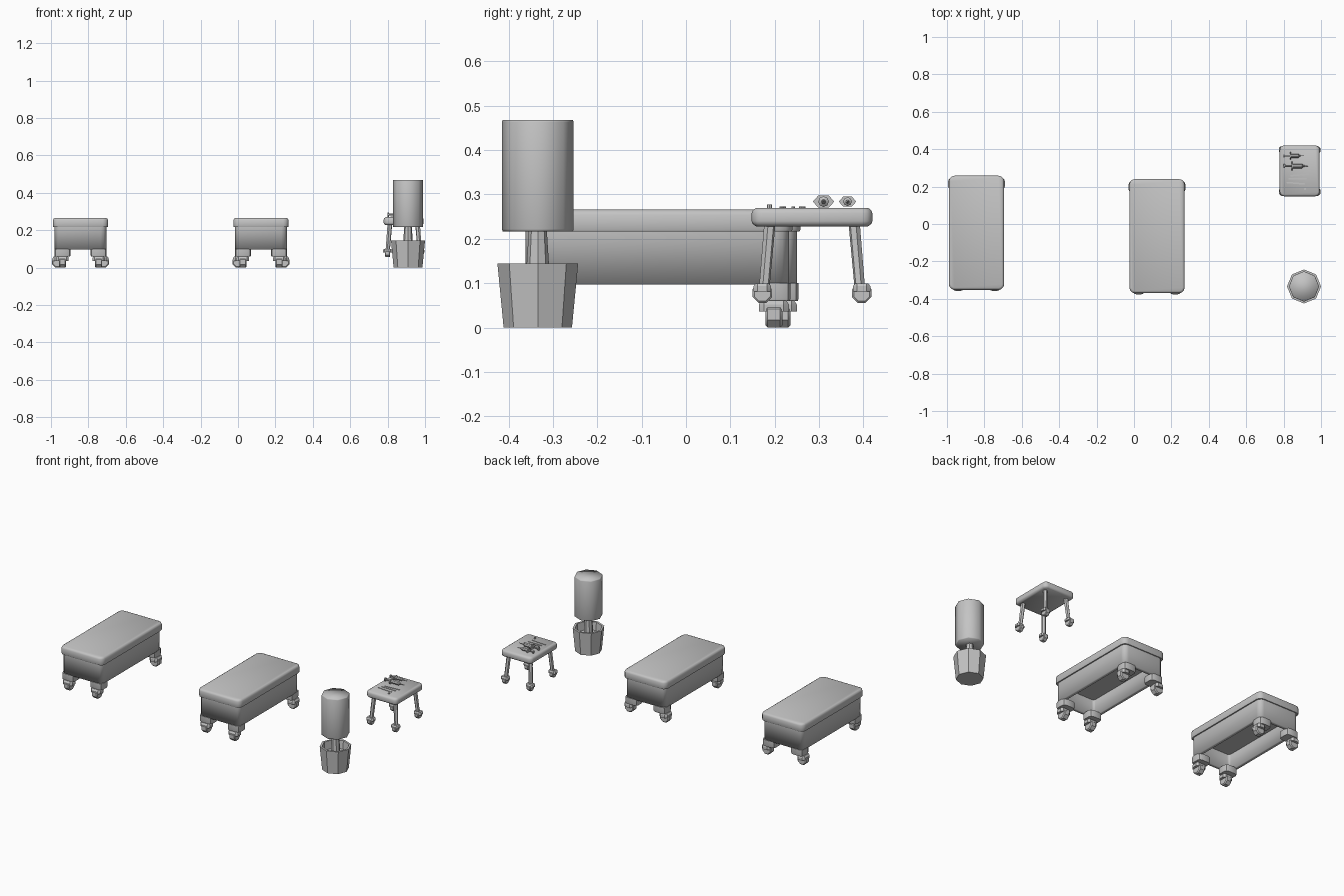
import bpy
import bmesh
from math import pi, cos, sin, radians
from mathutils import Matrix, Vector

cube = bpy.data.objects.get("Cube")
if cube:
    bpy.data.objects.remove(cube)

grey = bpy.data.materials.new("plain_grey")
grey.use_nodes = True
GREY = (0.55, 0.55, 0.55, 1)
grey.diffuse_color = GREY
grey.node_tree.nodes["Principled BSDF"].inputs["Base Color"].default_value = GREY


def finish(name, bm, matrix, angle=40):
    """Turn a bmesh into a shaded object."""
    bm.transform(matrix)
    bmesh.ops.recalc_face_normals(bm, faces=bm.faces)
    mesh = bpy.data.meshes.new(name)
    bm.to_mesh(mesh)
    bm.free()
    mesh.materials.append(grey)
    mesh.shade_smooth()
    mesh.set_sharp_from_angle(angle=radians(angle))
    obj = bpy.data.objects.new(name, mesh)
    bpy.context.collection.objects.link(obj)
    return obj


def skin(rings, bottom=True, top=True):
    """Join equal rings of points into a solid."""
    bm = bmesh.new()
    rows = [[bm.verts.new(p) for p in ring] for ring in rings]
    n = len(rows[0])
    for a, b in zip(rows, rows[1:]):
        for i in range(n):
            j = (i + 1) % n
            bm.faces.new((a[i], a[j], b[j], b[i]))
    if bottom:
        bm.faces.new(rows[0][::-1])
    if top:
        bm.faces.new(rows[-1])
    return bm


def slab(name, hx, hy, radius, sections, matrix=Matrix(), segs=3, angle=40, bottom=True):
    """Rounded rectangle lofted through (height, inset) sections."""
    rings = []
    for z, inset in sections:
        r = max(radius - inset, 0.002)
        ring = []
        for k, (sx, sy) in enumerate(((1, 1), (-1, 1), (-1, -1), (1, -1))):
            for s in range(segs + 1):
                a = (k + s / segs) * pi / 2
                ring.append((sx * (hx - inset - r) + r * cos(a),
                             sy * (hy - inset - r) + r * sin(a), z))
        rings.append(ring)
    return finish(name, skin(rings, bottom), matrix, angle)


def turned(name, profile, matrix=Matrix(), sides=8, phase=0, angle=40):
    """Solid of revolution through (radius, height) points."""
    rings = [[(r * cos(phase + i * 2 * pi / sides), r * sin(phase + i * 2 * pi / sides), z)
              for i in range(sides)] for r, z in profile]
    return finish(name, skin(rings), matrix, angle)


def caster(name, matrix):
    """Wheel rolling along local x under a wide hood."""
    axle = matrix @ Matrix.Translation((0, 0, 0.03)) @ Matrix.Rotation(pi / 2, 4, "X")
    turned(name + "_wheel", [(0.027, -0.019), (0.0325, -0.014), (0.0325, 0.014), (0.027, 0.019)],
           axle, 8, pi / 8)
    slab(name + "_hood", 0.027, 0.034, 0.012, [(0.036, 0), (0.052, 0), (0.061, 0.006)],
         matrix, 1, 30)


def bed(name, cx, cy):
    at = Matrix.Translation((cx, cy, 0))
    # Hollow frame, open underneath
    body = slab(name + "_frame", 0.139, 0.297, 0.03, [(0.097, 0), (0.219, 0)], at, bottom=False)
    wall = body.modifiers.new("wall", "SOLIDIFY")
    wall.thickness = 0.022
    wall.offset = -1
    # Cushioned top
    slab(name + "_mattress", 0.148, 0.305, 0.03,
         [(0.217, 0.002), (0.221, 0), (0.254, 0), (0.262, 0.004), (0.266, 0.012)], at)
    # Corner feet and casters
    for sx, side in ((1, "left"), (-1, "right")):
        for sy, end in ((1, "back"), (-1, "front")):
            part = f"{name}_{end}_{side}"
            foot = at @ Matrix.Translation((sx * 0.097, sy * 0.263, 0))
            slab(part + "_foot", 0.043, 0.038, 0.02, [(0.06, 0.002), (0.066, 0), (0.1, 0)],
                 foot, 2)
            if sy > 0:
                wheel = foot @ Matrix.Translation((sx * 0.025, 0, 0))
            else:
                wheel = foot @ Matrix.Translation((0, -0.018, 0)) @ Matrix.Rotation(pi / 2, 4, "Z")
            caster(part + "_caster", wheel)


bed("right_bed", -0.842, -0.047)
bed("middle_bed", 0.123, -0.065)

# Potted lamp
lamp = Matrix.Translation((0.909, -0.334, 0))
turned("lamp_pot", [(0.077, 0), (0.091, 0.145), (0.078, 0.145), (0.073, 0.095)], lamp)
turned("lamp_pole", [(0.027, 0.09), (0.025, 0.145), (0.02, 0.225)], lamp)
turned("lamp_shade", [(0.079, 0.217), (0.081, 0.222), (0.081, 0.463), (0.079, 0.468)],
       lamp, angle=180)

# Instrument table
TX, TY = 0.886, 0.284
table = Matrix.Translation((TX, TY, 0))
slab("table_top", 0.107, 0.136, 0.024,
     [(0.228, 0.01), (0.234, 0.002), (0.24, 0), (0.258, 0), (0.265, 0.003), (0.27, 0.01)],
     table, angle=180)
for sx, side in ((1, "left"), (-1, "right")):
    for sy, end in ((1, "back"), (-1, "front")):
        part = f"table_{end}_{side}"
        head = Vector((TX + sx * 0.074, TY + sy * 0.095, 0.235))
        foot = Vector((TX + sx * 0.086, TY + sy * 0.108, 0.085))
        span = head - foot
        turn = span.to_track_quat("Z", "Y").to_matrix().to_4x4()
        turned(part + "_leg", [(0.012, 0), (0.013, span.length)],
               Matrix.Translation(foot) @ turn, 6)
        caster(part + "_caster", Matrix.Translation((foot.x, foot.y + sy * 0.004, 0.056))
               @ Matrix.Rotation(pi / 2, 4, "Z") @ Matrix.Scale(0.72, 4))

# Syringes lying along x: plunger, finger flange, barrel, needle
for name, y, size in (("large_syringe", 0.31, 1), ("small_syringe", 0.364, 0.82)):
    lie = (Matrix.Translation((0.80, y, 0.284)) @ Matrix.Rotation(pi / 2, 4, "Y")
           @ Matrix.Scale(size, 4))
    turned(name + "_plunger", [(0.012, 0), (0.012, 0.006), (0.005, 0.006), (0.005, 0.05)], lie, 6)
    turned(name + "_flange", [(0.024, 0.042), (0.024, 0.048)],
           lie @ Matrix.Scale(0.65, 4, (1, 0, 0)), 6, pi / 2)
    turned(name + "_barrel", [(0.012, 0.046), (0.012, 0.098), (0.005, 0.104), (0.004, 0.112)], lie)
    turned(name + "_needle", [(0.0025, 0.11), (0.001, 0.138)], lie, 6)

# Flat tools and a small vial
for i, y in enumerate((0.218, 0.242, 0.262)):
    place = Matrix.Translation((0.865 + 0.01 * i, y, 0)) @ Matrix.Rotation(0.08 * (i - 1), 4, "Z")
    slab(f"flat_tool_{i + 1}", 0.05, 0.004, 0.003, [(0.269, 0), (0.273, 0)], place, 1)
turned("small_vial", [(0.006, 0.268), (0.006, 0.277)], Matrix.Translation((0.915, 0.188, 0)))
